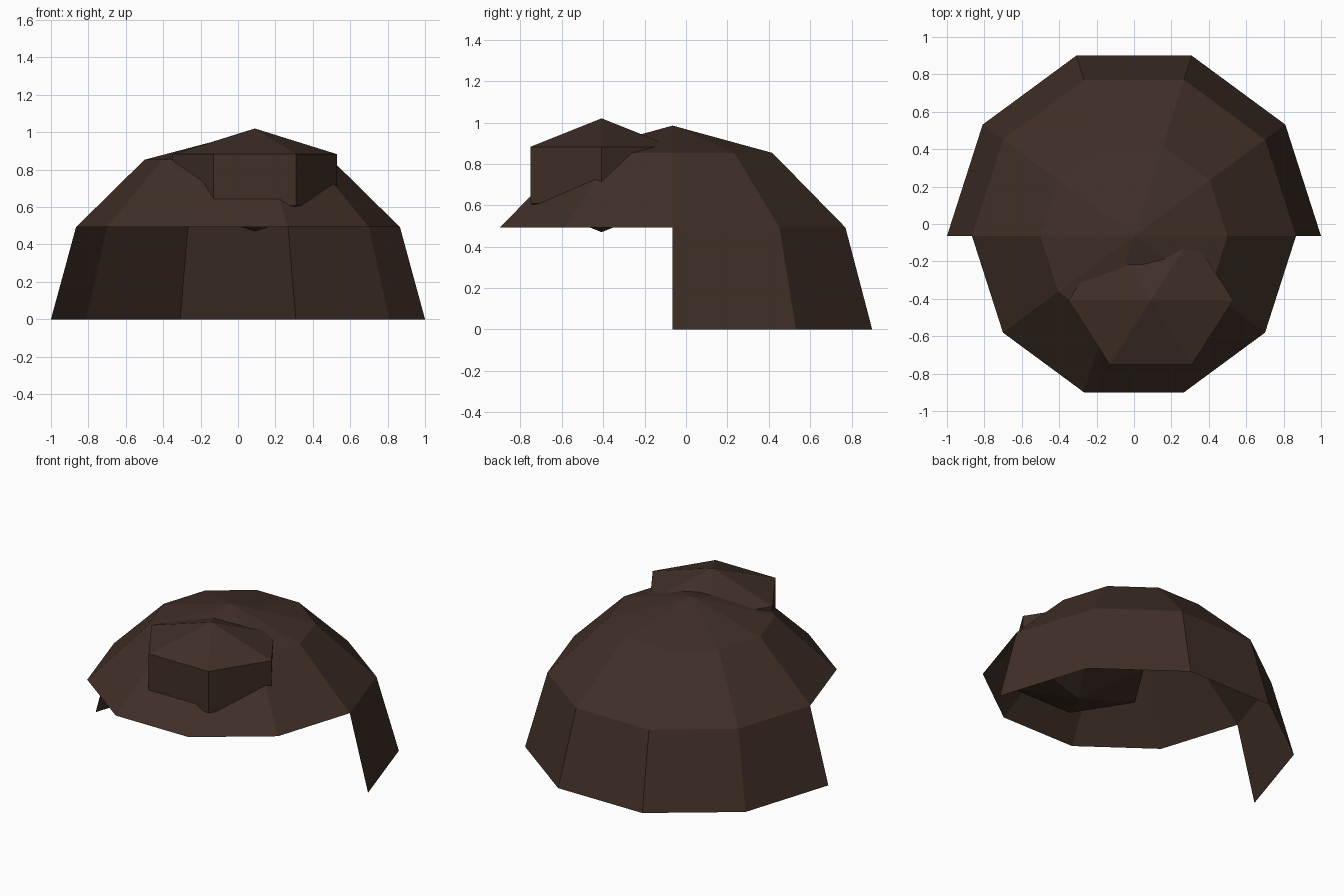
import bpy, bmesh
from math import sin, cos, pi, radians

if "Cube" in bpy.data.objects:
    bpy.data.objects.remove(bpy.data.objects["Cube"])

brown = bpy.data.materials.new("dark brown")
brown.diffuse_color = (0.051, 0.029, 0.020, 1)
brown.use_nodes = True
brown.node_tree.nodes["Principled BSDF"].inputs["Base Color"].default_value = brown.diffuse_color


def faceted_ball(name, segments, latitudes, centre, size, keep=lambda band, angle: True):
    """Low-poly ball from latitude rings; a latitude of +-90 becomes a pole."""
    bm = bmesh.new()
    rings = []
    for lat in latitudes:
        r, h = cos(radians(lat)), sin(radians(lat))
        count = 1 if abs(lat) == 90 else segments
        rings.append([bm.verts.new((centre[0] + size[0] * r * cos(2 * pi * i / segments),
                                    centre[1] + size[1] * r * sin(2 * pi * i / segments),
                                    centre[2] + size[2] * h)) for i in range(count)])
    for band, (low, high) in enumerate(zip(rings, rings[1:])):
        for i in range(segments):
            if not keep(band, 2 * pi * (i + 0.5) / segments):
                continue
            j = (i + 1) % segments
            corners = [low[i % len(low)], low[j % len(low)],
                       high[j % len(high)], high[i % len(high)]]
            bm.faces.new(list(dict.fromkeys(corners)))
    mesh = bpy.data.meshes.new(name)
    bm.to_mesh(mesh)
    bm.free()
    mesh.materials.append(brown)
    obj = bpy.data.objects.new(name, mesh)
    bpy.context.collection.objects.link(obj)
    return obj


# Open dome: the lowest band only wraps the back half
faceted_ball("hair_cap", 10, (0, 30, 60, 90), (0, -0.0645, 0), (1, 1.014, 0.985),
             keep=lambda band, angle: band > 0 or sin(angle) > 0)

# Six-sided tuft sunk into the front of the dome
faceted_ball("front_tuft", 6, (-90, -30, 30, 90), (0.09, -0.408, 0.745),
             (0.44 / cos(pi / 6), 0.397 / cos(pi / 6), 0.275))
